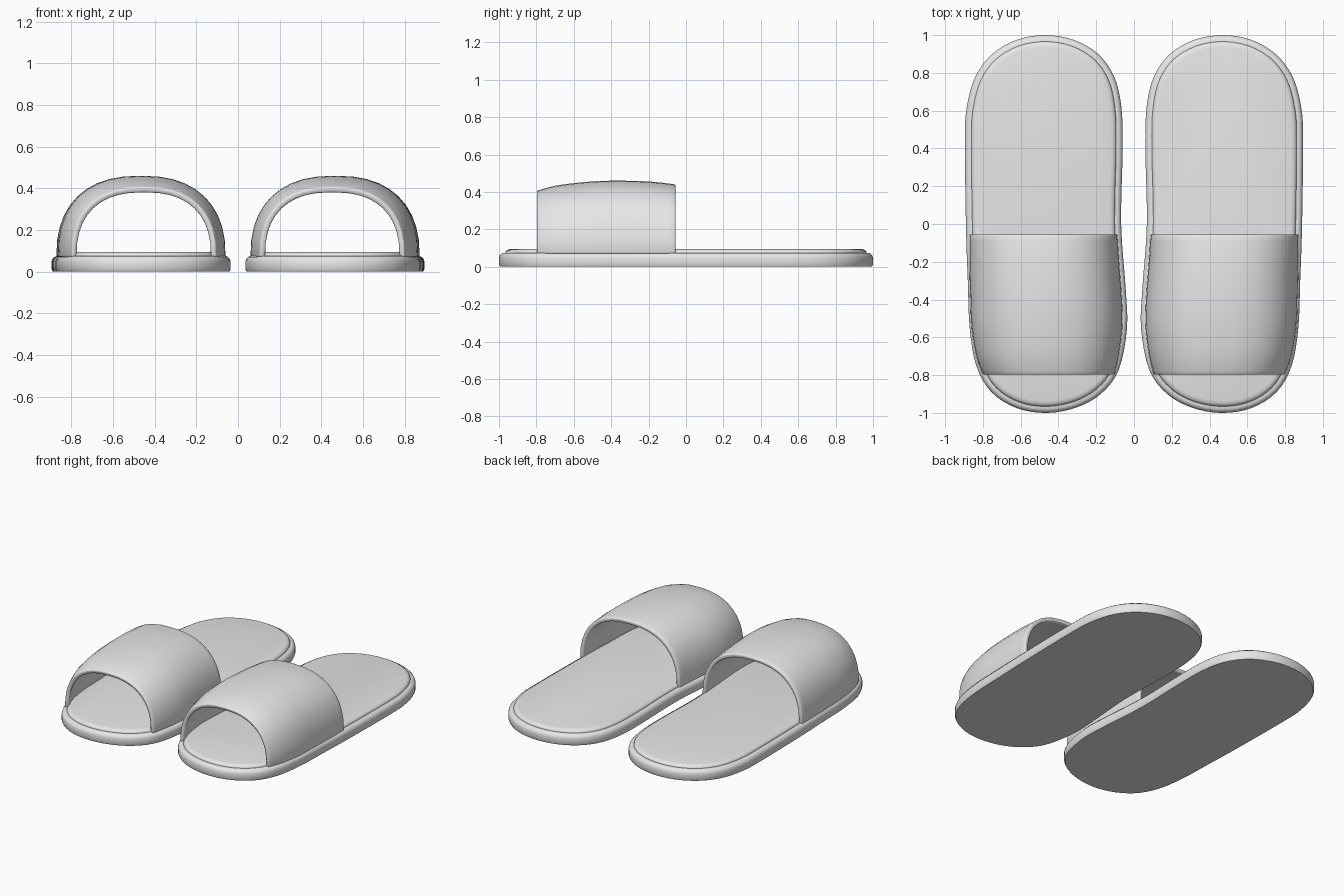
import bpy, bmesh, math
from mathutils import Vector

cube = bpy.data.objects.get("Cube")
if cube:
    bpy.data.objects.remove(cube, do_unlink=True)

grey = bpy.data.materials.new("light grey")
grey.use_nodes = True
colour = (0.8, 0.8, 0.8, 1)
grey.diffuse_color = colour
grey.node_tree.nodes["Principled BSDF"].inputs["Base Color"].default_value = colour


def spline(points, steps, closed):
    """Smooth curve through the points, of any dimension."""
    pts = [Vector(p) for p in points]
    n = len(pts)
    get = (lambda i: pts[i % n]) if closed else (lambda i: pts[min(max(i, 0), n - 1)])
    out = []
    for i in range(n if closed else n - 1):
        a, b, c, d = (get(i + k) for k in (-1, 0, 1, 2))
        for s in range(steps):
            t = s / steps
            out.append(0.5 * (2 * b + (c - a) * t + (2 * a - 5 * b + 4 * c - d) * t ** 2
                              + (3 * b - 3 * c + d - a) * t ** 3))
    return out if closed else out + [pts[-1]]


def loft(name, rings, closed):
    """Skin a list of rings; closed rings are also capped."""
    bm = bmesh.new()
    rows = [[bm.verts.new(p) for p in ring] for ring in rings]
    n = len(rows[0])
    for a, b in zip(rows, rows[1:]):
        for i in range(n if closed else n - 1):
            j = (i + 1) % n
            bm.faces.new((a[i], a[j], b[j], b[i]))
    if closed:
        bm.faces.new(rows[0])
        bm.faces.new(rows[-1])
        bmesh.ops.recalc_face_normals(bm, faces=bm.faces)
    mesh = bpy.data.meshes.new(name)
    bm.to_mesh(mesh)
    bm.free()
    obj = bpy.data.objects.new(name, mesh)
    bpy.context.collection.objects.link(obj)
    mesh.materials.append(grey)
    return obj


def finish(obj, angle):
    """Smooth the shading and mirror the part to the other foot."""
    bpy.ops.object.select_all(action='DESELECT')
    obj.select_set(True)
    bpy.context.view_layer.objects.active = obj
    bpy.ops.object.shade_smooth_by_angle(angle=math.radians(angle))
    obj.modifiers.new("other foot", 'MIRROR').use_axis = (True, False, False)


# Foot outline, clockwise from the heel
outline = spline([
    (0.47, 1), (0.62, 0.975), (0.75, 0.9), (0.84, 0.78), (0.885, 0.62), (0.895, 0.45),
    (0.89, 0), (0.88, -0.3), (0.87, -0.55), (0.835, -0.75), (0.755, -0.89), (0.62, -0.975),
    (0.46, -1), (0.3, -0.97), (0.17, -0.895), (0.08, -0.77), (0.037, -0.55), (0.045, -0.33),
    (0.068, 0), (0.06, 0.4), (0.067, 0.62), (0.105, 0.78), (0.19, 0.9), (0.32, 0.975)], 4, True)


def inset_ring(inset, z):
    ring = []
    for i, p in enumerate(outline):
        t = (outline[(i + 1) % len(outline)] - outline[i - 1]).normalized()
        ring.append((p.x + t.y * inset, p.y - t.x * inset, z))
    return ring


# Sole with rounded edge, and the padded insole on it
sole = loft("sole", [inset_ring(*p) for p in (
    (0.006, 0), (0, 0.012), (0, 0.048), (0.004, 0.06), (0.012, 0.069), (0.022, 0.074),
    (0.04, 0.074))], True)
finish(sole, 50)
insole = loft("insole", [inset_ring(*p) for p in (
    (0.036, 0.06), (0.034, 0.076), (0.039, 0.086), (0.05, 0.092), (0.064, 0.095))], True)
finish(insole, 50)

# Strap: arches from toe to instep, given as y, inner x, outer x, top z
arches = spline([
    (-0.8, 0.105, 0.798, 0.405), (-0.7, 0.08, 0.835, 0.433), (-0.55, 0.061, 0.86, 0.452),
    (-0.4, 0.063, 0.867, 0.46), (-0.2, 0.078, 0.872, 0.456), (-0.055, 0.087, 0.872, 0.44)], 3, False)
BASE, SEGMENTS, POWER = 0.07, 20, 2 / 2.4


def arch(y, x0, x1, top):
    ring = []
    for i in range(SEGMENTS + 1):
        a = math.pi * i / SEGMENTS
        c, s = math.cos(a), max(math.sin(a), 0)
        x = (x0 + x1) / 2 - (x1 - x0) / 2 * math.copysign(abs(c) ** POWER, c)
        ring.append((x, y, BASE + (top - BASE) * s ** POWER))
    return ring


strap = loft("strap", [arch(*a) for a in arches], False)
strap.data.flip_normals()
if strap.data.polygons[SEGMENTS // 2].normal.z < 0:
    strap.data.flip_normals()
thick = strap.modifiers.new("thickness", 'SOLIDIFY')
thick.thickness, thick.offset = 0.028, -1
rim = strap.modifiers.new("rounded rim", 'BEVEL')
rim.width, rim.segments, rim.angle_limit = 0.008, 2, math.radians(50)
finish(strap, 50)
